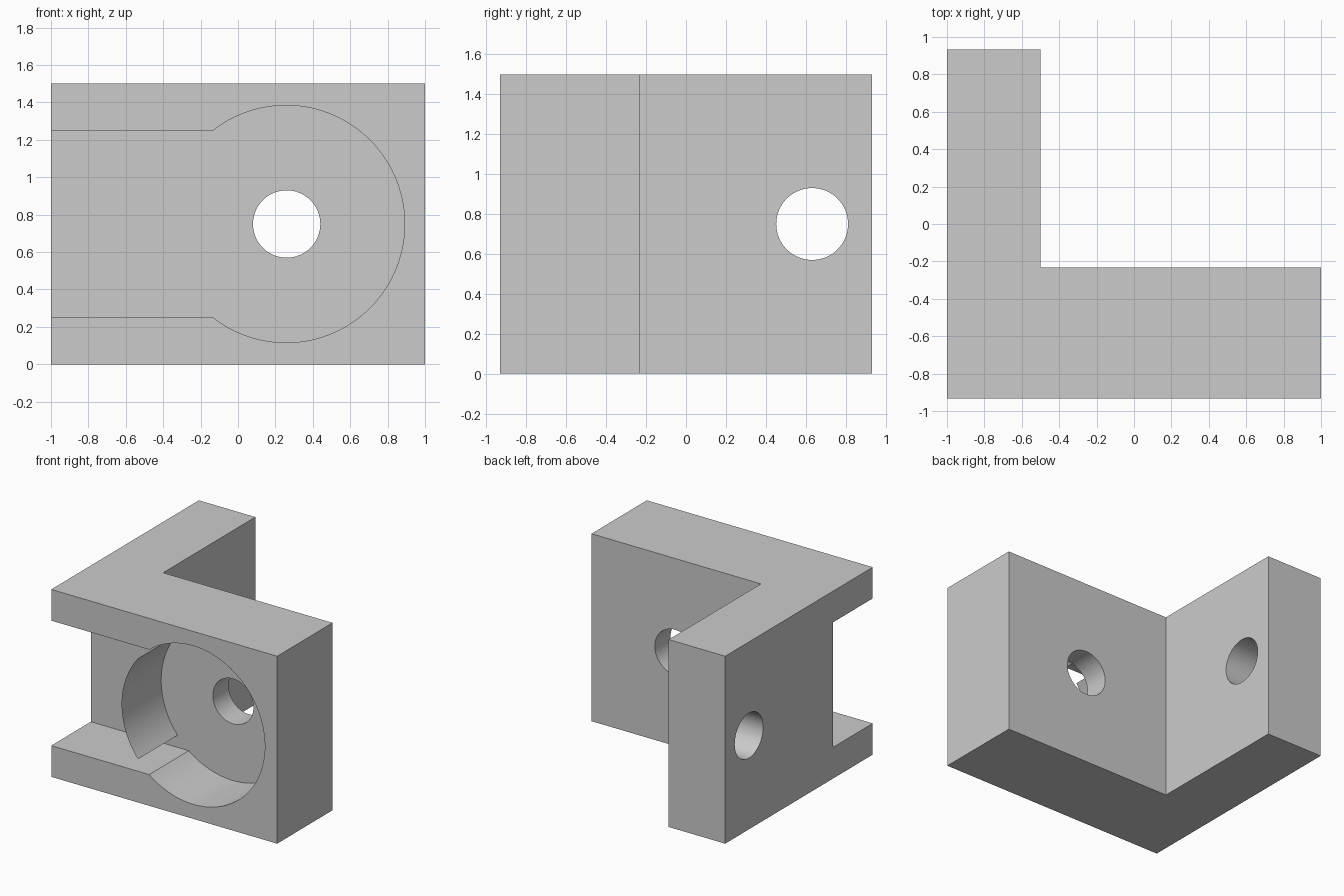
import bpy, bmesh
from math import sin, cos, pi, acos, radians
from mathutils import Vector

if "Cube" in bpy.data.objects:
    bpy.data.objects.remove(bpy.data.objects["Cube"])

HALF_Y = 0.933           # half depth of the bracket
FLOOR_Y = -0.433         # back of the front recess
CX, CZ, R = 0.257, 0.75, 0.634   # recess circle


def arc(cx, cy, r, a0, a1, n):
    return [(cx + r * cos(a0 + (a1 - a0) * i / n),
             cy + r * sin(a0 + (a1 - a0) * i / n)) for i in range(n + 1)]


def circle(cx, cy, r, n=64):
    return arc(cx, cy, r, 0, 2 * pi, n)[:-1]


def prism(name, points, direction):
    """Extrude a closed 3D outline along a direction."""
    bm = bmesh.new()
    face = bm.faces.new([bm.verts.new(p) for p in points])
    ext = bmesh.ops.extrude_face_region(bm, geom=[face])
    verts = [v for v in ext["geom"] if isinstance(v, bmesh.types.BMVert)]
    bmesh.ops.translate(bm, vec=Vector(direction), verts=verts)
    bmesh.ops.recalc_face_normals(bm, faces=bm.faces)
    return finish(name, bm)


def finish(name, bm):
    mesh = bpy.data.meshes.new(name)
    bm.to_mesh(mesh)
    bm.free()
    obj = bpy.data.objects.new(name, mesh)
    bpy.context.collection.objects.link(obj)
    return obj


def cut(target, cutter):
    cutter.hide_render = True
    mod = target.modifiers.new("cut", "BOOLEAN")
    mod.operation = "DIFFERENCE"
    mod.solver = "EXACT"
    mod.object = cutter
    bpy.context.view_layer.objects.active = target
    bpy.ops.object.modifier_apply(modifier=mod.name)
    bpy.data.objects.remove(cutter)


def shade(obj):
    bpy.ops.object.select_all(action="DESELECT")
    obj.select_set(True)
    bpy.context.view_layer.objects.active = obj
    bpy.ops.object.shade_smooth_by_angle(angle=radians(30))


# L-shaped bracket body
corner = [(-1, -HALF_Y), (1, -HALF_Y), (1, -0.233),
          (-0.5, -0.233), (-0.5, HALF_Y), (-1, HALF_Y)]
bracket = prism("bracket", [(x, y, 0) for x, y in corner], (0, 0, 1.5))

# Keyhole recess: round pocket joined to a slot open on the left
a = pi - acos((R * R - 0.25) ** 0.5 / R)
keyhole = arc(CX, CZ, R, -a, a, 96) + [(-1.2, 1.25), (-1.2, 0.25)]
cut(bracket, prism("recess_cutter", [(x, FLOOR_Y, z) for x, z in keyhole], (0, -0.8, 0)))

# Bolt holes through the front plate and the side leg
cut(bracket, prism("front_hole_cutter",
                   [(x, -0.6, z) for x, z in circle(0.26, CZ, 0.18)], (0, 0.6, 0)))
cut(bracket, prism("side_hole_cutter",
                   [(-1.2, y, z) for y, z in circle(0.632, CZ, 0.18)], (0.9, 0, 0)))
shade(bracket)

# Thin curved wall between slot and pocket
bm = bmesh.new()
rows = [[bm.verts.new((x, y, z)) for y in (-HALF_Y, FLOOR_Y)]
        for x, z in arc(CX, CZ, R, pi - radians(39.5), pi + radians(39.5), 24)]
for p, q in zip(rows, rows[1:]):
    bm.faces.new((p[0], p[1], q[1], q[0]))
shade(finish("pocket_wall", bm))
